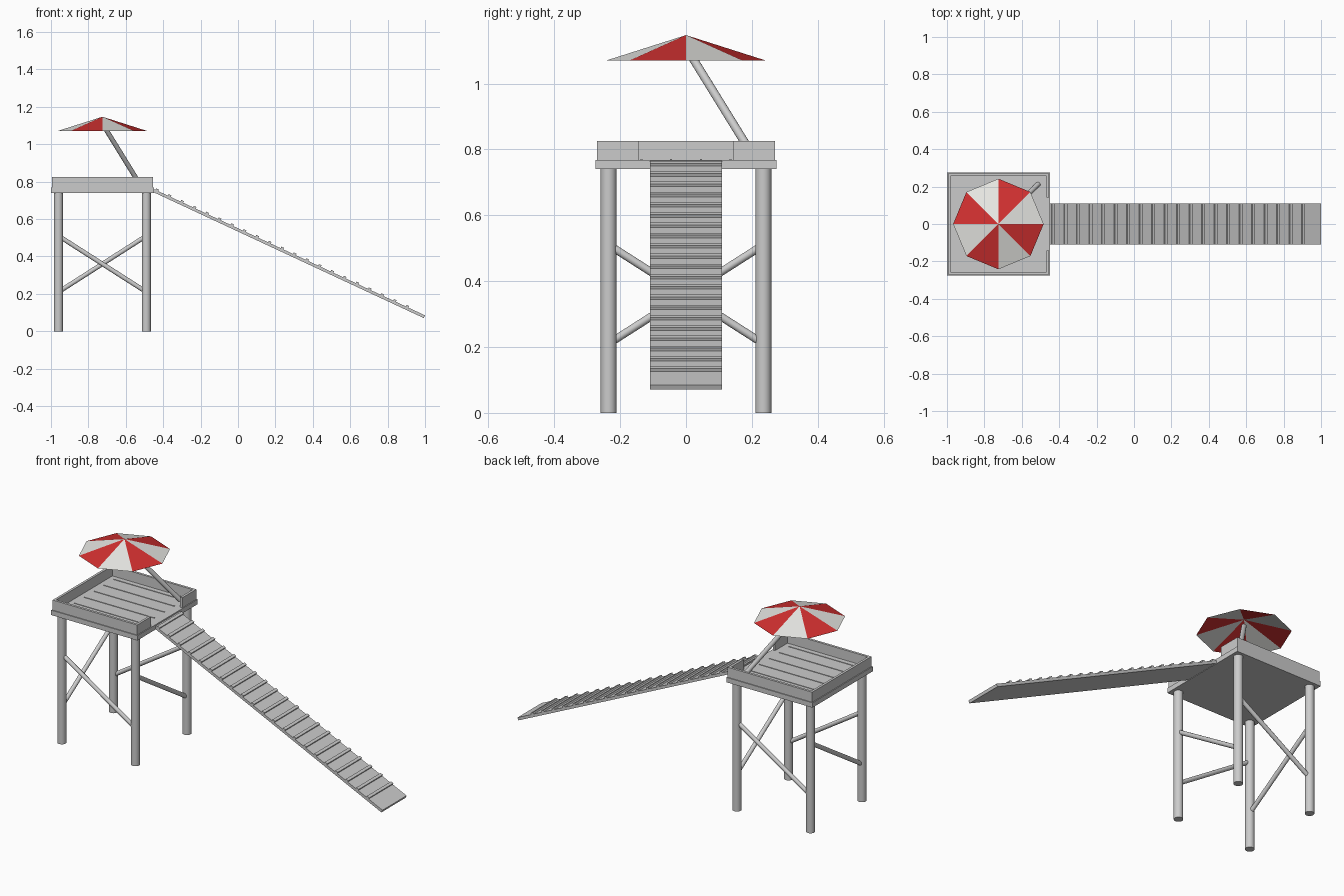
import bpy, bmesh, math
from mathutils import Vector, Matrix

if "Cube" in bpy.data.objects:
    bpy.data.objects.remove(bpy.data.objects["Cube"], do_unlink=True)

TOWER_X = -0.725
LEG = 0.235
DECK_TOP = 0.768


def material(name, colour):
    mat = bpy.data.materials.new(name)
    mat.use_nodes = True
    mat.diffuse_color = colour
    mat.node_tree.nodes["Principled BSDF"].inputs["Base Color"].default_value = colour
    return mat


def finish(name, bm):
    mesh = bpy.data.meshes.new(name)
    bm.to_mesh(mesh)
    bm.free()
    obj = bpy.data.objects.new(name, mesh)
    bpy.context.collection.objects.link(obj)
    return obj


def add_box(bm, centre, size, frame=Matrix()):
    local = Matrix.Translation(centre) @ Matrix.Diagonal((*size, 1))
    bmesh.ops.create_cube(bm, size=1, matrix=frame @ local)


def box(name, centre, size):
    bm = bmesh.new()
    add_box(bm, centre, size)
    return finish(name, bm)


def rod(name, start, end, radius, sides=24):
    start, end = Vector(start), Vector(end)
    axis = end - start
    bpy.ops.mesh.primitive_cylinder_add(
        vertices=sides, radius=radius, depth=axis.length, location=(start + end) / 2,
        rotation=axis.to_track_quat('Z', 'Y').to_euler())
    obj = bpy.context.object
    obj.name = name
    bpy.ops.object.shade_smooth_by_angle(angle=math.radians(40))
    return obj


# Legs, and one diagonal brace per side running round the tower
corners = [(TOWER_X + sx * LEG, sy * LEG)
           for sx, sy in ((-1, -1), (1, -1), (1, 1), (-1, 1))]
leg_names = ("front_right", "front_left", "back_left", "back_right")
brace_names = ("front", "left", "back", "right")
for i, (x, y) in enumerate(corners):
    rod(leg_names[i] + "_leg", (x, y, 0), (x, y, 0.745), 0.024)
    nx, ny = corners[(i + 1) % 4]
    high, low = (0.51, 0.21)
    # Odd sides also start high, so each leg carries one high and one low end
    rod(brace_names[i] + "_brace", (x, y, high), (nx, ny, low), 0.012, 16)

# Deck with thin lengthwise strips
box("deck", (TOWER_X, 0, 0.754), (0.55, 0.55, 0.028))
bm = bmesh.new()
for i in range(6):
    add_box(bm, (TOWER_X, (i - 2.5) * 0.09, DECK_TOP + 0.001), (0.45, 0.006, 0.004))
finish("deck_strips", bm)

# Low rails, open in the middle where the ramp meets the deck
RAIL, RAIL_H, OUT = 0.014, 0.058, 0.27
RAIL_Z = DECK_TOP + RAIL_H / 2
for side, label in ((-1, "front"), (1, "back")):
    box(label + "_rail", (TOWER_X, side * (OUT - RAIL / 2), RAIL_Z),
        (2 * OUT, RAIL, RAIL_H))
    box(label + "_entry_rail", (TOWER_X + OUT - RAIL / 2, side * 0.2, RAIL_Z),
        (RAIL, 0.116, RAIL_H))
box("right_rail", (TOWER_X - OUT + RAIL / 2, 0, RAIL_Z),
    (RAIL, 2 * (OUT - RAIL), RAIL_H))

# Sloping ramp and its cross slats
top, foot = Vector((-0.46, 0, 0.756)), Vector((0.996, 0, 0.078))
run = foot - top
length = run.length
tilt = math.atan2(-run.z, run.x)
frame = Matrix.Translation(top) @ Matrix.Rotation(tilt, 4, 'Y')
bm = bmesh.new()
add_box(bm, (length / 2, 0, 0), (length, 0.22, 0.016), frame)
finish("ramp", bm)
bm = bmesh.new()
for i in range(21):
    add_box(bm, (0.025 + i * 0.0738, 0, 0.012), (0.016, 0.22, 0.01), frame)
finish("ramp_slats", bm)

# Leaning parasol pole
rod("parasol_pole", (TOWER_X, 0, 1.11), (-0.512, 0.213, 0.765), 0.013, 16)

# Eight-panel canopy in alternating colours
bm = bmesh.new()
peak = bm.verts.new((TOWER_X, 0, 1.147))
rim = [bm.verts.new((TOWER_X + 0.242 * math.cos(a), 0.242 * math.sin(a), 1.07))
       for a in (k * math.pi / 4 for k in range(8))]
for k in range(8):
    panel = bm.faces.new((peak, rim[k], rim[(k + 1) % 8]))
    panel.material_index = k % 2
canopy = finish("parasol_canopy", bm)
canopy.data.materials.append(material("canopy_white", (0.8, 0.8, 0.77, 1)))
canopy.data.materials.append(material("canopy_red", (0.65, 0.03, 0.03, 1)))
